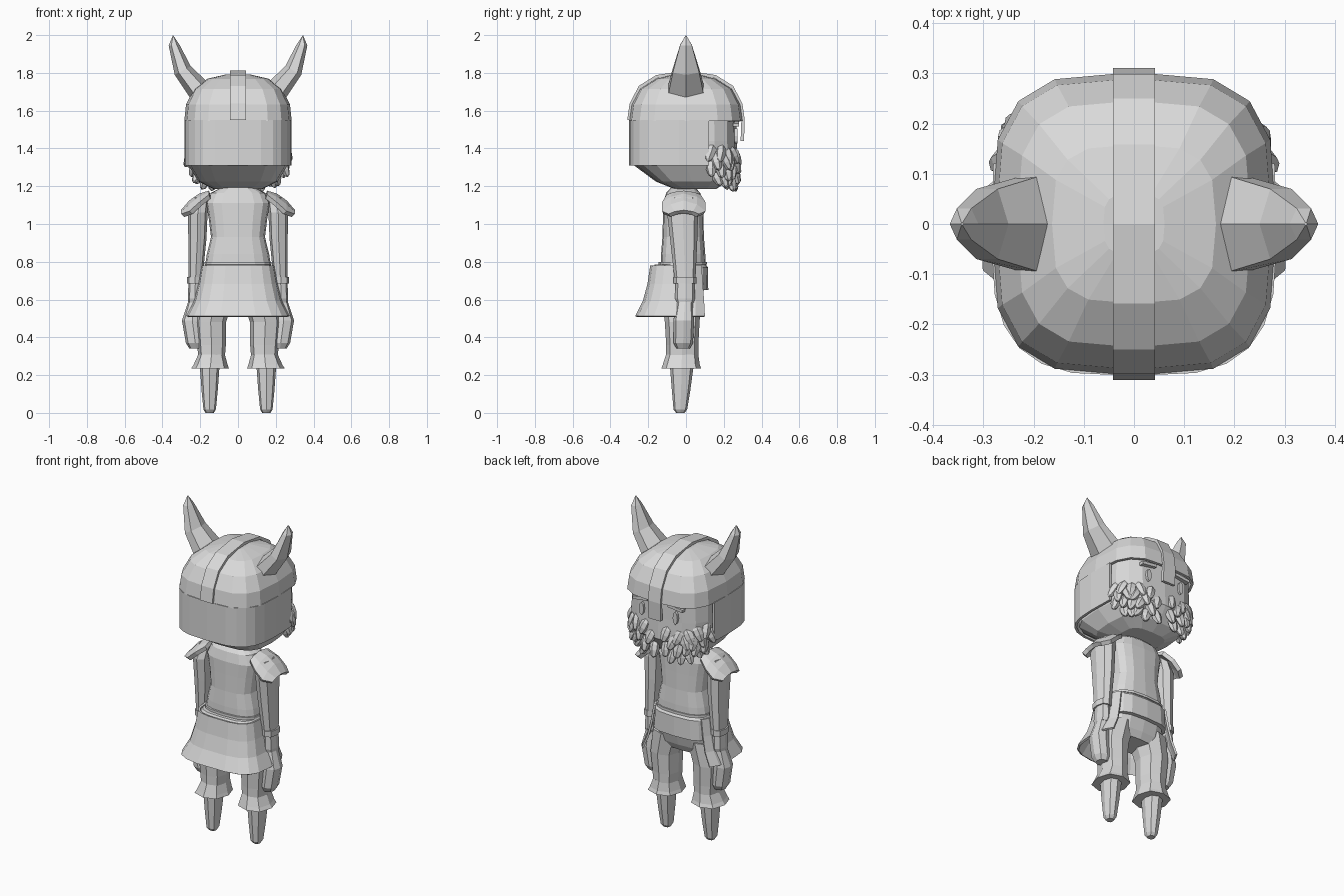
import bpy, bmesh, math, random
from mathutils import Matrix, Vector

random.seed(4)
if "Cube" in bpy.data.objects:
    bpy.data.objects.remove(bpy.data.objects["Cube"])

# One plain clay colour
GREY = (0.7, 0.7, 0.7, 1)
clay = bpy.data.materials.new("light_grey")
clay.use_nodes = True
clay.diffuse_color = GREY
clay.node_tree.nodes["Principled BSDF"].inputs["Base Color"].default_value = GREY


def finish(name, bm, thickness=0):
    bmesh.ops.recalc_face_normals(bm, faces=bm.faces)
    mesh = bpy.data.meshes.new(name)
    bm.to_mesh(mesh)
    bm.free()
    mesh.materials.append(clay)
    obj = bpy.data.objects.new(name, mesh)
    bpy.context.collection.objects.link(obj)
    if thickness:
        mod = obj.modifiers.new("shell", "SOLIDIFY")
        mod.thickness = thickness
        mod.offset = 0
    return obj


def loft(name, rings, closed=True, caps=(True, True), thickness=0):
    """Skin a list of point rings with quads."""
    bm = bmesh.new()
    rows = [[bm.verts.new(p) for p in ring] for ring in rings]
    n = len(rows[0])
    for a, b in zip(rows, rows[1:]):
        for i in range(n if closed else n - 1):
            j = (i + 1) % n
            bm.faces.new((a[i], a[j], b[j], b[i]))
    for use, row in zip(caps, (rows[0], rows[-1])):
        if use and closed:
            bm.faces.new(row)
    return finish(name, bm, thickness)


def ring(cx, cy, z, rx, ry, n=16, power=0.6, start=0, sweep=360):
    """Rounded-square outline, or part of one."""
    full = sweep == 360
    pts = []
    for i in range(n):
        a = math.radians(start + sweep * i / (n if full else n - 1))
        c, s = math.cos(a), math.sin(a)
        pts.append((cx + rx * math.copysign(abs(c) ** power, c),
                    cy + ry * math.copysign(abs(s) ** power, s), z))
    return pts


def limb(name, side, sections, n=8, power=0.8):
    return loft(name, [ring(side * cx, cy, z, rx, ry, n, power)
                       for cx, cy, z, rx, ry in sections])


def box(name, centre, size, roll=0):
    bm = bmesh.new()
    m = (Matrix.Translation(centre) @ Matrix.Rotation(roll, 4, "Y")
         @ Matrix.Diagonal((*size, 1)))
    bmesh.ops.create_cube(bm, size=1, matrix=m)
    return finish(name, bm)


# Head
loft("head", [ring(0, cy, z, rx, ry) for cy, z, rx, ry in [
    (0.05, 1.185, 0.13, 0.11), (0.03, 1.225, 0.21, 0.19),
    (0, 1.31, 0.262, 0.275), (0, 1.44, 0.27, 0.268), (0, 1.58, 0.265, 0.265)]])

# Helmet: dome, back and side wall, ridge with nose guard
loft("helmet_dome", [ring(0, 0, z, rx, ry) for z, rx, ry in [
    (1.545, 0.277, 0.295), (1.63, 0.268, 0.283), (1.71, 0.228, 0.24),
    (1.762, 0.16, 0.155), (1.785, 0.06, 0.06)]],
    caps=(False, True), thickness=0.015)
loft("helmet_wall", [ring(0, 0, z, 0.277, 0.295, 15, start=13, sweep=-206)
                     for z in (1.31, 1.55)], closed=False, thickness=0.015)
ridge = [(-0.302, 1.55), (-0.29, 1.635), (-0.243, 1.725), (-0.155, 1.78), (0, 1.803),
         (0.155, 1.78), (0.243, 1.725), (0.29, 1.635), (0.302, 1.55), (0.298, 1.44)]
loft("helmet_ridge", [[(x, y, z) for x in (-0.042, 0.042)] for y, z in ridge],
     closed=False, thickness=0.018)


# Horns: hexagonal rings between an inner and an outer edge curve
def horn(name, side):
    inner = [(0.165, 1.755), (0.25, 1.835), (0.31, 1.95), (0.34, 1.995)]
    outer = [(0.235, 1.64), (0.335, 1.79), (0.367, 1.945), (0.345, 1.998)]
    rings = []
    for p, q, w in zip(inner, outer, (0.1, 0.072, 0.032, 0.003)):
        a, b = Vector((p[0], 0, p[1])), Vector((q[0], 0, q[1]))
        mid, half = (a + b) / 2, (b - a) / 2
        pts = [mid + half * math.cos(t * math.pi / 3)
               + Vector((0, w * 1.12 * math.sin(t * math.pi / 3), 0)) for t in range(6)]
        rings.append([(side * v.x, v.y, v.z) for v in pts])
    loft(name, rings)


# Shoulder plate: arched strip sloping outward
def shoulder(name, side):
    rows = []
    for x, top, half, drop in [(0.15, 1.165, 0.085, 0.02), (0.2, 1.15, 0.11, 0.045),
                               (0.25, 1.115, 0.11, 0.055), (0.293, 1.065, 0.075, 0.02)]:
        rows.append([(side * x, -0.012 + half * t, top - drop * t * t)
                     for t in (-1, -0.6, 0, 0.6, 1)])
    loft(name, rows, closed=False, thickness=0.025)


for label, s in (("left", 1), ("right", -1)):
    horn(label + "_horn", s)
    shoulder(label + "_shoulder_plate", s)
    # Arm, wrist band, cuff and hand
    limb(label + "_arm", s, [(0.195, -0.012, 1.14, 0.04, 0.06), (0.213, -0.018, 1.06, 0.052, 0.082),
                             (0.215, -0.012, 0.92, 0.048, 0.072), (0.225, -0.005, 0.7, 0.036, 0.055)])
    limb(label + "_wrist_band", s, [(0.228, -0.005, 0.685, 0.042, 0.06),
                                    (0.228, -0.005, 0.72, 0.042, 0.06)])
    limb(label + "_cuff", s, [(0.23, -0.005, 0.585, 0.034, 0.046), (0.228, -0.005, 0.605, 0.038, 0.053),
                              (0.226, -0.005, 0.69, 0.036, 0.05)])
    limb(label + "_hand", s, [(0.222, -0.015, 0.34, 0.035, 0.035), (0.226, -0.015, 0.37, 0.05, 0.052),
                              (0.242, -0.012, 0.49, 0.055, 0.055), (0.232, -0.005, 0.6, 0.028, 0.04)])
    # Trouser leg, flared hem and boot
    limb(label + "_trouser_leg", s, [(0.14, -0.02, 0.27, 0.068, 0.085), (0.14, -0.02, 0.36, 0.076, 0.085),
                                     (0.145, -0.02, 0.48, 0.082, 0.092), (0.115, -0.025, 0.62, 0.095, 0.105)])
    limb(label + "_trouser_hem", s, [(0.148, -0.025, 0.235, 0.1, 0.105), (0.145, -0.025, 0.255, 0.09, 0.098),
                                     (0.14, -0.02, 0.31, 0.07, 0.085)])
    limb(label + "_boot", s, [(0.15, -0.03, 0, 0.022, 0.022), (0.15, -0.03, 0.018, 0.033, 0.036),
                              (0.15, -0.026, 0.12, 0.043, 0.049), (0.15, -0.022, 0.26, 0.053, 0.064)])
    # Eye and eyebrow
    bm = bmesh.new()
    bmesh.ops.create_cone(bm, cap_ends=True, segments=8, radius1=1, radius2=1, depth=1,
                          matrix=Matrix.Translation((s * 0.115, 0.263, 1.465))
                          @ Matrix.Diagonal((0.016, 0.018, 0.04, 1))
                          @ Matrix.Rotation(math.pi / 2, 4, "X"))
    finish(label + "_eye", bm)
    box(label + "_eyebrow", (s * 0.12, 0.265, 1.53), (0.1, 0.03, 0.018), s * 0.12)

# Beard: rows of pointed tufts wrapped round the jaw
beard = bmesh.new()
for row, (reach, shift) in enumerate([(1, 0), (1, 0), (0.95, 0.01), (0.82, 0.03)]):
    for i in range(10):
        a = math.radians(22 + 136 * (i + 0.5 * (row % 2) - 0.25) / 9)
        c, s = math.cos(a), math.sin(a)
        x = 0.262 * reach * math.copysign(abs(c) ** 0.6, c)
        y = shift + 0.262 * reach * abs(s) ** 0.6
        z = 1.36 - 0.042 * row + 0.035 * c * c + random.uniform(-0.01, 0.01)
        place = (Matrix.Translation((x, y, z)) @ Matrix.Rotation(a - math.pi / 2, 4, "Z")
                 @ Matrix.Rotation(0.35, 4, "X")
                 @ Matrix.Rotation(random.uniform(-0.5, 0.5), 4, "Y"))
        tuft = bmesh.ops.create_uvsphere(beard, u_segments=6, v_segments=5, radius=1)["verts"]
        for v in tuft:
            if v.co.z < 0:
                v.co.z *= 1.4
            v.co = place @ Vector((v.co.x * 0.03, v.co.y * 0.026, v.co.z * 0.046))
finish("beard", beard)

# Neck, torso, belt and hips
loft("neck", [ring(0, -0.01, z, 0.075, 0.06, 8, 0.8) for z in (1.15, 1.23)])
loft("torso", [ring(0, -0.015, z, rx, ry, 16, 0.7) for z, rx, ry in [
    (0.76, 0.178, 0.12), (0.84, 0.165, 0.117), (0.93, 0.143, 0.11), (1.03, 0.155, 0.107),
    (1.11, 0.17, 0.105), (1.165, 0.145, 0.09), (1.195, 0.085, 0.062)]])
loft("belt", [ring(0, -0.03, z, rx, ry) for z, rx, ry in [
    (0.65, 0.19, 0.148), (0.77, 0.182, 0.146), (0.785, 0.172, 0.135)]])
loft("belt_edge", [ring(0, -0.017, z, 0.178, 0.128, 16, 0.7) for z in (0.785, 0.8)])
loft("hips", [ring(0, -0.025, z, rx, ry, 16, 0.7) for z, rx, ry in [
    (0.54, 0.13, 0.08), (0.58, 0.18, 0.1), (0.67, 0.185, 0.125)]])

# Skirt: flared panel open between the legs at the face side
loft("skirt", [ring(0, cy, z, rx, ry, 14, 0.6, 40, -260) for cy, z, rx, ry in [
    (-0.035, 0.78, 0.187, 0.15), (-0.038, 0.68, 0.205, 0.162),
    (-0.045, 0.59, 0.228, 0.18), (-0.06, 0.51, 0.268, 0.205)]],
    closed=False, thickness=0.012)
